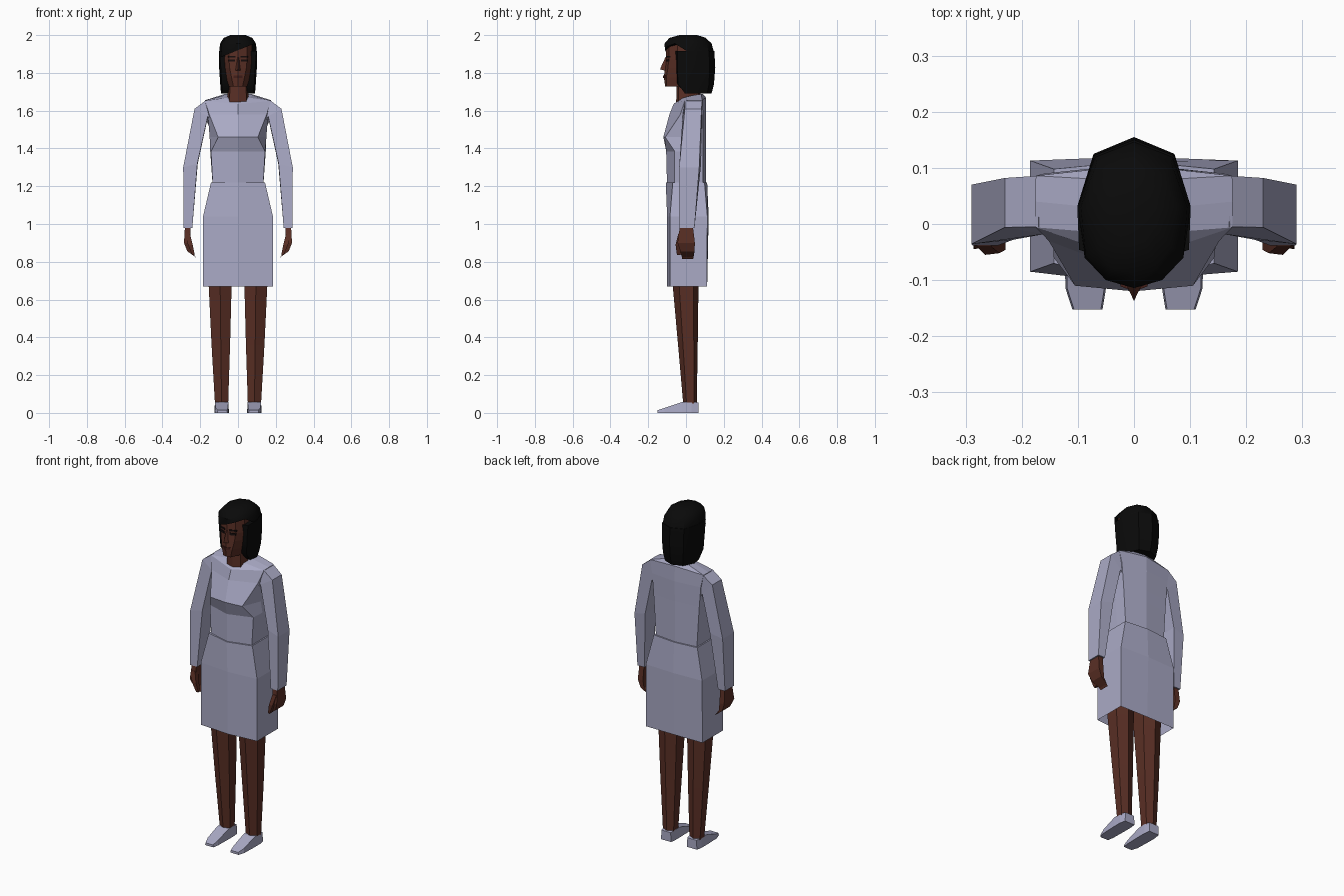
import bpy, bmesh


def material(name, rgb):
    m = bpy.data.materials.new(name)
    m.diffuse_color = (*rgb, 1)
    return m


CLOTH = material("lavender_grey_cloth", (0.40, 0.40, 0.56))
SKIN = material("brown_skin", (0.10, 0.028, 0.018))
HAIR = material("black_hair", (0.003, 0.003, 0.003))
EYE = material("dark_eye", (0.008, 0.004, 0.004))
LIPS = material("dark_lips", (0.055, 0.013, 0.010))


def loft(name, rings, mat, cap_start=True, cap_end=True, smooth=False):
    """Skin a list of closed rings that have equal point counts."""
    bm = bmesh.new()
    rows = [[bm.verts.new(p) for p in r] for r in rings]
    n = len(rows[0])
    for a, b in zip(rows, rows[1:]):
        for i in range(n):
            j = (i + 1) % n
            bm.faces.new((a[i], a[j], b[j], b[i]))
    if cap_start:
        bm.faces.new(rows[0][::-1])
    if cap_end:
        bm.faces.new(rows[-1])
    bmesh.ops.recalc_face_normals(bm, faces=bm.faces)
    me = bpy.data.meshes.new(name)
    bm.to_mesh(me)
    bm.free()
    me.materials.append(mat)
    ob = bpy.data.objects.new(name, me)
    bpy.context.collection.objects.link(ob)
    if smooth:
        bpy.context.view_layer.objects.active = ob
        ob.select_set(True)
        bpy.ops.object.shade_smooth_by_angle(angle=0.7)
        ob.select_set(False)
    return ob


def sym(half, z=None):
    """Complete a half ring, listed from front centre to back centre."""
    pts = [p if len(p) == 3 else (*p, z) for p in half]
    return pts + [(-x, y, h) for x, y, h in reversed(pts[1:-1])]


def pair(name, rings, mat, **kw):
    for side, s in (("left", 1), ("right", -1)):
        loft(f"{side}_{name}", [[(s * x, y, z) for x, y, z in r] for r in rings], mat, **kw)


# Skirt, open underneath
loft("skirt", [
    sym([(0, -.10), (.185, -.085), (.185, .11), (0, .112)], .67),
    sym([(0, -.10), (.185, -.085), (.185, .113), (0, .12)], 1.04),
    sym([(0, -.107), (.143, -.07), (.143, .098), (0, .112)], 1.22),
], CLOTH, cap_start=False)

# Blouse body with bust ridge, sloped shoulders and collar
loft("blouse", [
    sym([(0, -.10), (.133, -.062), (.133, .02), (.133, .09), (0, .105)], 1.19),
    sym([(0, -.105), (.143, -.06), (.147, .02), (.145, .09), (0, .105)], 1.385),
    sym([(0, -.12), (.105, -.11), (.15, .0), (.15, .09), (0, .105)], 1.46),
    sym([(0, -.088), (.152, -.03), (.16, .01), (.16, .09), (0, .107)], 1.58),
    sym([(0, -.066, 1.635), (.175, -.006, 1.652), (.176, .04, 1.655),
         (.175, .086, 1.655), (0, .105, 1.67)]),
    sym([(0, -.052, 1.645), (.065, -.015, 1.668), (.075, .03, 1.68),
         (.07, .08, 1.688), (0, .09, 1.688)]),
], CLOTH)

# Sleeves: rings run outer front, outer back, inner back, inner front
pair("sleeve", [
    [(.17, -.005, 1.655), (.17, .086, 1.655), (.14, .086, 1.50), (.14, -.015, 1.54)],
    [(.23, -.006, 1.61), (.23, .082, 1.61), (.165, .084, 1.54), (.16, -.018, 1.57)],
    [(.29, -.036, 1.30), (.29, .07, 1.30), (.213, .08, 1.32), (.215, -.028, 1.32)],
    [(.288, -.038, .98), (.288, .045, .98), (.242, .045, .98), (.242, -.038, .98)],
], CLOTH)

# Hands curling inward, with thumbs
pair("hand", [
    [(.28, -.03, 1.0), (.28, .035, 1.0), (.25, .035, 1.0), (.25, -.03, 1.0)],
    [(.286, -.045, .90), (.284, .047, .90), (.252, .045, .90), (.255, -.04, .90)],
    [(.268, -.03, .855), (.268, .045, .855), (.246, .043, .855), (.246, -.028, .855)],
    [(.225, -.022, .825), (.225, .04, .825), (.217, .038, .815), (.217, -.02, .815)],
], SKIN)
pair("thumb", [
    [(.28, -.04, .95), (.28, -.01, .95), (.255, -.01, .95), (.255, -.04, .95)],
    [(.265, -.055, .89), (.265, -.025, .89), (.24, -.025, .89), (.24, -.052, .89)],
    [(.242, -.048, .835), (.242, -.028, .835), (.229, -.028, .835), (.229, -.046, .835)],
], SKIN)


# Legs, six sided and tapering to the ankle
def leg_ring(z, x0, x1, y0, y1):
    m, d = (x0 + x1) / 2, (y1 - y0)
    return [(x0, y0 + .2 * d, z), (m, y0, z), (x1, y0 + .25 * d, z),
            (x1, y1 - .2 * d, z), (m, y1, z), (x0, y1 - .2 * d, z)]


pair("leg", [
    leg_ring(.05, .052, .122, -.015, .057),
    leg_ring(.36, .042, .14, -.042, .062),
    leg_ring(.67, .034, .155, -.07, .066),
    leg_ring(.90, .028, .16, -.08, .07),
], SKIN)


# Shoes, lofted from heel to toe
def shoe_ring(y, x0, x1, h):
    return [(x0, y, 0), (x1, y, 0), (x1 - .003, y, h), (x0 + .003, y, h)]


pair("shoe", [
    shoe_ring(.066, .052, .118, .055),
    shoe_ring(.03, .048, .125, .06),
    shoe_ring(-.02, .048, .125, .058),
    shoe_ring(-.115, .05, .122, .026),
    shoe_ring(-.152, .056, .11, .014),
], CLOTH)

# Neck
loft("neck", [
    sym([(0, -.052), (.045, -.04), (.058, .01), (.04, .07), (0, .08)], 1.635),
    sym([(0, -.05), (.042, -.038), (.052, .01), (.04, .06), (0, .07)], 1.76),
], SKIN)

# Face
loft("face", [
    sym([(0, -.11), (.024, -.104), (.048, -.05), (.045, .03), (0, .03)], 1.728),
    sym([(0, -.117), (.034, -.104), (.062, -.045), (.06, .03), (0, .03)], 1.775),
    sym([(0, -.112), (.044, -.096), (.071, -.045), (.07, .03), (0, .03)], 1.825),
    sym([(0, -.106), (.048, -.091), (.076, -.045), (.07, .03), (0, .03)], 1.87),
    sym([(0, -.104), (.046, -.088), (.073, -.045), (.07, .03), (0, .03)], 1.95),
], SKIN)
loft("nose", [
    [(-.018, -.10, 1.81), (0, -.137, 1.818), (.018, -.10, 1.81)],
    [(-.013, -.10, 1.835), (0, -.131, 1.835), (.013, -.10, 1.835)],
    [(-.006, -.10, 1.885), (0, -.108, 1.885), (.006, -.10, 1.885)],
], SKIN)


# Thin facial plates laid on the slanted cheeks
def plate(x0, x1, y0, y1, z0, z1):
    return [[(x0, y0 + d, z0), (x1, y1 + d, z0), (x1, y1 + d, z1), (x0, y0 + d, z1)]
            for d in (0, .007)]


pair("eye", plate(.017, .05, -.106, -.094, 1.859, 1.872), EYE)
pair("eyebrow", plate(.014, .054, -.106, -.089, 1.881, 1.89), EYE)
pair("lip", plate(0, .024, -.1205, -.111, 1.773, 1.787), LIPS)

# Back and side hair, hanging behind the face
loft("back_hair", [
    sym([(0, .03), (.05, .0), (.082, -.005), (.09, .05), (.06, .112), (0, .135)], 1.69),
    sym([(0, .0), (.056, -.046), (.086, -.042), (.094, .045), (.066, .122), (0, .148)], 1.74),
    sym([(0, .0), (.064, -.052), (.091, -.046), (.1, .035), (.072, .125), (0, .155)], 1.83),
    sym([(0, .0), (.07, -.055), (.098, -.046), (.101, .03), (.071, .122), (0, .15)], 1.915),
], HAIR, smooth=True)

# Hair cap with a side-swept fringe
fringe = sym([(0, -.111), (.05, -.1), (.088, -.06), (.101, .03), (.071, .122), (0, .15)], 1.90)
fringe = [(x, y, 1.92 + .4 * x if y < -.05 else z) for x, y, z in fringe]
loft("hair_cap", [
    fringe,
    sym([(0, -.114), (.05, -.1), (.086, -.058), (.095, .03), (.066, .11), (0, .136)], 1.955),
    sym([(0, -.088), (.04, -.078), (.066, -.04), (.076, .03), (.052, .086), (0, .105)], 1.985),
    sym([(0, -.035), (.02, -.03), (.036, .0), (.04, .03), (.026, .052), (0, .06)], 2.0),
], HAIR, smooth=True)
